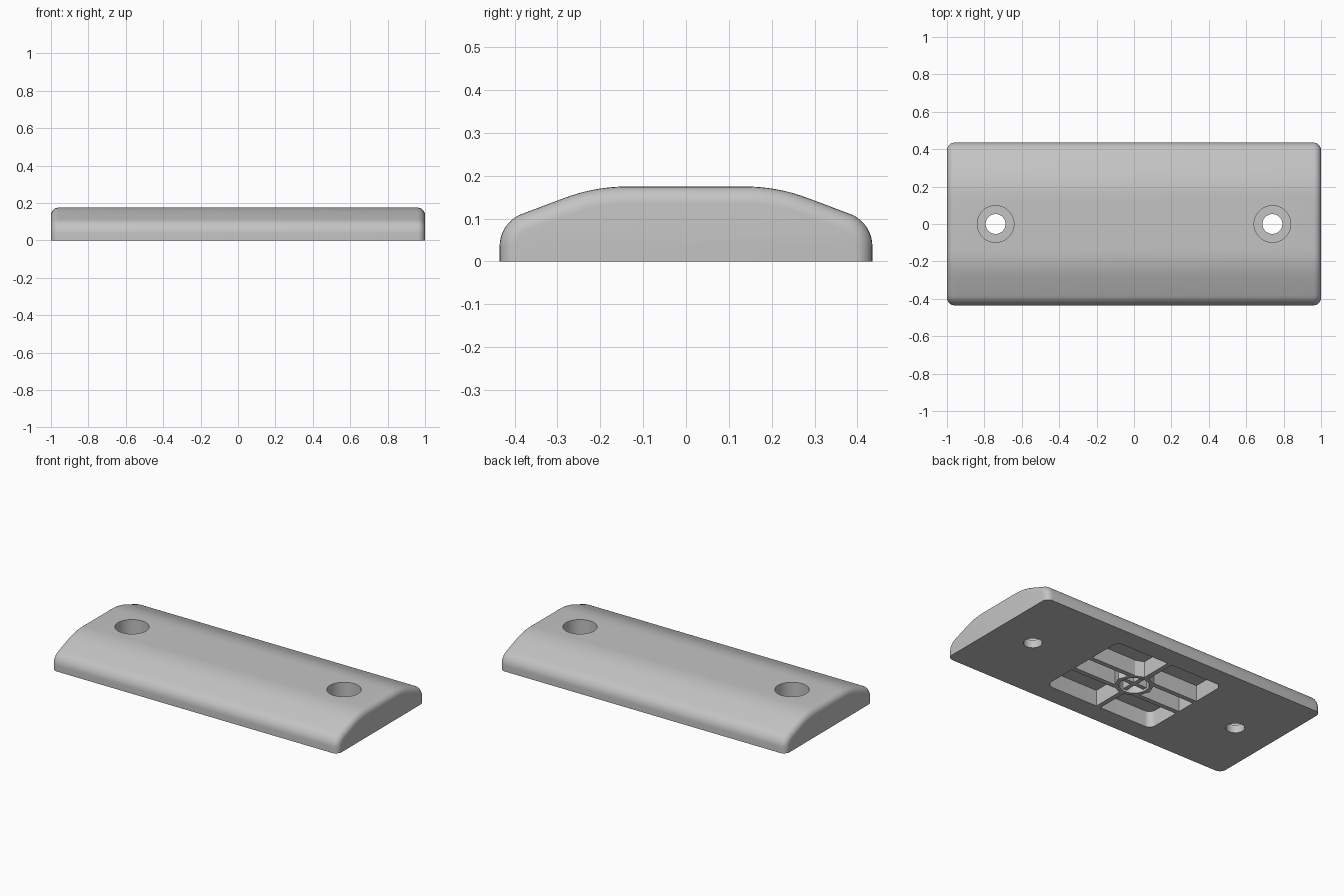
import bpy, bmesh, math
from mathutils import Matrix

if "Cube" in bpy.data.objects:
    bpy.data.objects.remove(bpy.data.objects["Cube"], do_unlink=True)

GREY = (0.55, 0.55, 0.55, 1)
mat = bpy.data.materials.new("plain grey")
mat.use_nodes = True
mat.diffuse_color = GREY
mat.node_tree.nodes["Principled BSDF"].inputs["Base Color"].default_value = GREY


def finish(name, bm):
    bmesh.ops.recalc_face_normals(bm, faces=bm.faces)
    mesh = bpy.data.meshes.new(name)
    bm.to_mesh(mesh)
    bm.free()
    mesh.materials.append(mat)
    obj = bpy.data.objects.new(name, mesh)
    bpy.context.collection.objects.link(obj)
    return obj


def activate(obj):
    bpy.ops.object.select_all(action='DESELECT')
    obj.select_set(True)
    bpy.context.view_layer.objects.active = obj


def box(name, x0, x1, y0, y1, z0, z1, corner=0):
    bm = bmesh.new()
    bmesh.ops.create_cube(bm, size=1)
    for v in bm.verts:
        v.co = ((x0 + x1) / 2 + v.co.x * (x1 - x0),
                (y0 + y1) / 2 + v.co.y * (y1 - y0),
                (z0 + z1) / 2 + v.co.z * (z1 - z0))
    if corner:
        upright = [e for e in bm.edges
                   if abs(e.verts[0].co.z - e.verts[1].co.z) > 1e-4]
        bmesh.ops.bevel(bm, geom=upright, offset=corner, segments=6,
                        profile=0.5, affect='EDGES')
    return finish(name, bm)


def cylinder(name, x, radius, z0, z1, sides=48):
    bm = bmesh.new()
    bmesh.ops.create_cone(bm, cap_ends=True, segments=sides, radius1=radius,
                          radius2=radius, depth=z1 - z0,
                          matrix=Matrix.Translation((x, 0, (z0 + z1) / 2)))
    return finish(name, bm)


def cut(target, cutter):
    activate(target)
    mod = target.modifiers.new("cut", 'BOOLEAN')
    mod.operation = 'DIFFERENCE'
    mod.solver = 'EXACT'
    mod.object = cutter
    bpy.ops.object.modifier_apply(modifier=mod.name)
    bpy.data.objects.remove(cutter, do_unlink=True)


# Domed body: corner arc, straight slope, then a broad arc into the flat top
W, H, R1, R2 = 0.435, 0.175, 0.08, 0.41
slope = math.radians(21)
half = [(W, 0)]
for i in range(9):
    a = (math.pi / 2 - slope) * i / 8
    half.append((W - R1 + R1 * math.cos(a), 0.036 + R1 * math.sin(a)))
for i in range(9):
    a = slope * (1 - i / 8)
    half.append((0.138 + R2 * math.sin(a), H - R2 + R2 * math.cos(a)))
profile = half + [(-y, z) for y, z in reversed(half)]

bm = bmesh.new()
end = bm.faces.new([bm.verts.new((-1, y, z)) for y, z in profile])
ext = bmesh.ops.extrude_face_region(bm, geom=[end], use_keep_orig=True)
bmesh.ops.translate(bm, vec=(2, 0, 0),
                    verts=[g for g in ext["geom"] if isinstance(g, bmesh.types.BMVert)])
bmesh.ops.recalc_face_normals(bm, faces=bm.faces)
rims = [e for e in bm.edges
        if abs(e.verts[0].co.x - e.verts[1].co.x) < 1e-4
        and max(v.co.z for v in e.verts) > 1e-4]
bmesh.ops.bevel(bm, geom=rims, offset=0.04, segments=6, profile=0.5,
                affect='EDGES', clamp_overlap=False)
body = finish("body", bm)

# Counterbored screw holes
for x in (-0.74, 0.74):
    cut(body, cylinder("bore", x, 0.098, 0.05, 0.4))
    cut(body, cylinder("through_hole", x, 0.053, -0.1, 0.4))

# Rounded pocket in the underside, with a deeper round socket in the middle
cut(body, box("pocket", -0.38, 0.38, -0.31, 0.31, -0.1, 0.1, corner=0.04))
cut(body, cylinder("socket", 0, 0.085, 0.05, 0.145))

# Stiffening ribs, stopping at the central boss
ribs = []
for s, side in ((-1, "right"), (1, "left")):
    for t, end_name in ((-1, "front"), (1, "back")):
        y = sorted((t * 0.06, t * 0.09))
        x = sorted((s * 0.07, s * 0.39))
        ribs.append(box(f"{side}_{end_name}_rib", *x, *y, 0, 0.11))
for t, end_name in ((-1, "front"), (1, "back")):
    y = sorted((t * 0.1, t * 0.32))
    ribs.append(box(f"{end_name}_cross_rib", -0.015, 0.015, *y, 0, 0.11))

# Hollow boss and the small cross-shaped post inside it
boss = cylinder("central_boss", 0, 0.115, 0, 0.11, sides=8)
cut(boss, cylinder("boss_hole", 0, 0.085, -0.1, 0.3))
ribs += [box("post_long_blade", -0.08, 0.08, -0.013, 0.013, 0.01, 0.15),
         box("post_short_blade", -0.013, 0.013, -0.08, 0.08, 0.01, 0.15)]

for obj in [body, boss] + ribs:
    activate(obj)
    bpy.ops.object.shade_smooth_by_angle(angle=math.radians(30))
